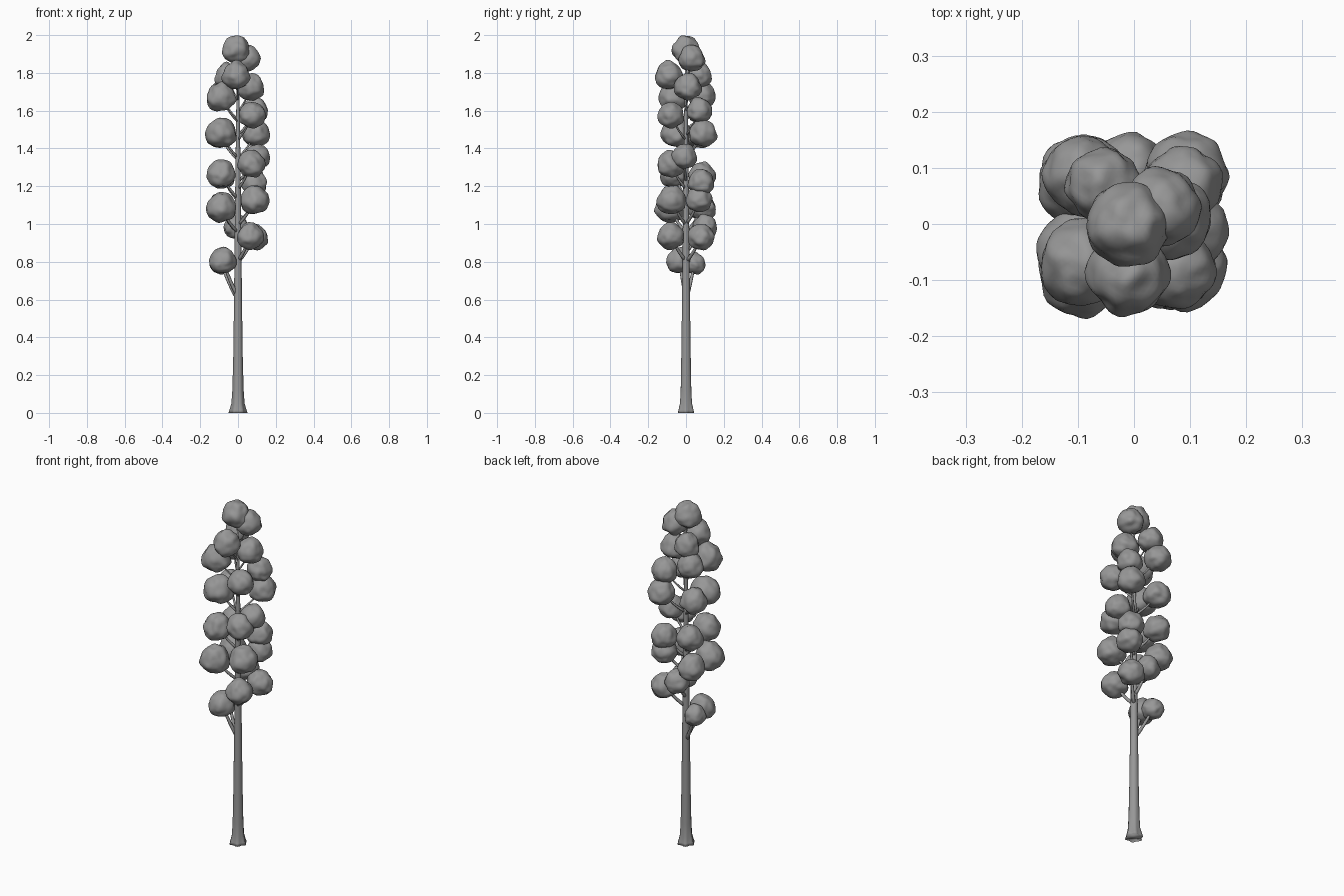
import bpy, bmesh, math
from mathutils import Vector, noise

cube = bpy.data.objects.get("Cube")
if cube:
    bpy.data.objects.remove(cube, do_unlink=True)

grey = bpy.data.materials.new("plain grey")
grey.use_nodes = True
tone = (0.31, 0.31, 0.31, 1)
grey.diffuse_color = tone
grey.node_tree.nodes["Principled BSDF"].inputs["Base Color"].default_value = tone


def finish(name, bm):
    """Turn a bmesh into a smooth-shaded object."""
    bmesh.ops.recalc_face_normals(bm, faces=bm.faces[:])
    for face in bm.faces:
        face.smooth = True
    mesh = bpy.data.meshes.new(name)
    bm.to_mesh(mesh)
    bm.free()
    mesh.materials.append(grey)
    obj = bpy.data.objects.new(name, mesh)
    bpy.context.collection.objects.link(obj)
    return obj


def tube(name, rings, sides):
    """Tapered tube through rings of (centre, radius, lobe depth)."""
    bm = bmesh.new()
    axis = (rings[-1][0] - rings[0][0]).normalized()
    turn = Vector((0, 0, 1)).rotation_difference(axis)
    loops = []
    for centre, radius, lobe in rings:
        loop = []
        for i in range(sides):
            a = math.tau * i / sides
            r = radius * (1 + lobe * math.cos(6 * a))
            loop.append(bm.verts.new(centre + turn @ Vector((r * math.cos(a), r * math.sin(a), 0))))
        loops.append(loop)
    for low, high in zip(loops, loops[1:]):
        for i in range(sides):
            j = (i + 1) % sides
            bm.faces.new((low[i], low[j], high[j], high[i]))
    bm.faces.new(loops[0][::-1])
    bm.faces.new(loops[-1])
    return finish(name, bm)


def clump(name, centre, radius):
    """Softly lumpy foliage ball, narrower at the crown than at the base."""
    bm = bmesh.new()
    bmesh.ops.create_icosphere(bm, subdivisions=4, radius=1)
    offset = centre * 40
    for v in bm.verts:
        d = v.co.normalized()
        lump = 1 + 0.12 * noise.noise(d * 1.7 + offset) + 0.04 * noise.noise(d * 3 - offset)
        p = d * lump
        spread = 1.03 - 0.12 * p.z
        p.z *= 1.1 if p.z > 0 else 0.98
        v.co = centre + radius * Vector((p.x * spread, p.y * spread, p.z))
    return finish(name, bm)


# Trunk: flared fluted foot, long taper
profile = [(0, .045, .12), (.015, .041, .1), (.05, .033, .06), (.12, .029, .03), (.3, .025, 0),
           (.6, .021, 0), (1, .017, 0), (1.4, .012, 0), (1.7, .008, 0), (1.9, .004, 0)]
tube("trunk", [(Vector((0, 0, z)), r, lobe) for z, r, lobe in profile], 24)

# Foliage clumps: x, y, z, radius
clumps = [
    (-.08, -.035, .805, .067), (-.09, .045, .79, .056),
    (.065, -.08, .935, .068), (.085, .08, .93, .068), (-.01, .1, .985, .062),
    (-.09, -.085, 1.085, .076), (.09, -.075, 1.125, .073), (.09, .07, 1.13, .066),
    (-.095, .085, 1.085, .07),
    (-.09, -.06, 1.265, .072), (.085, .08, 1.22, .066), (-.085, .085, 1.255, .068),
    (.07, -.08, 1.315, .069), (.1, -.01, 1.355, .065),
    (-.09, -.05, 1.48, .077), (.095, .09, 1.48, .07), (-.1, .07, 1.47, .068),
    (.075, -.08, 1.575, .067), (.09, .07, 1.6, .065),
    (-.09, -.07, 1.67, .074), (-.09, .085, 1.68, .068), (.07, .01, 1.725, .069),
    (-.01, -.09, 1.785, .07), (-.055, .07, 1.785, .064),
    (.05, .03, 1.875, .066), (-.01, 0, 1.922, .071),
]
for i, (x, y, z, r) in enumerate(clumps, 1):
    end = Vector((x, y, z))
    clump(f"foliage_{i}", end, r)
    # Branch: rises from the trunk and bends up into its clump
    drop = .19 if z < .9 else .13
    root = Vector((0, 0, z - drop))
    width = .016 - .006 * z
    path = []
    for k in range(5):
        t = k / 4
        p = root.lerp(end, t)
        p.z -= .012 * math.sin(math.pi * t)
        path.append((p, width * (1 - .4 * t), 0))
    tube(f"branch_{i}", path, 8)
